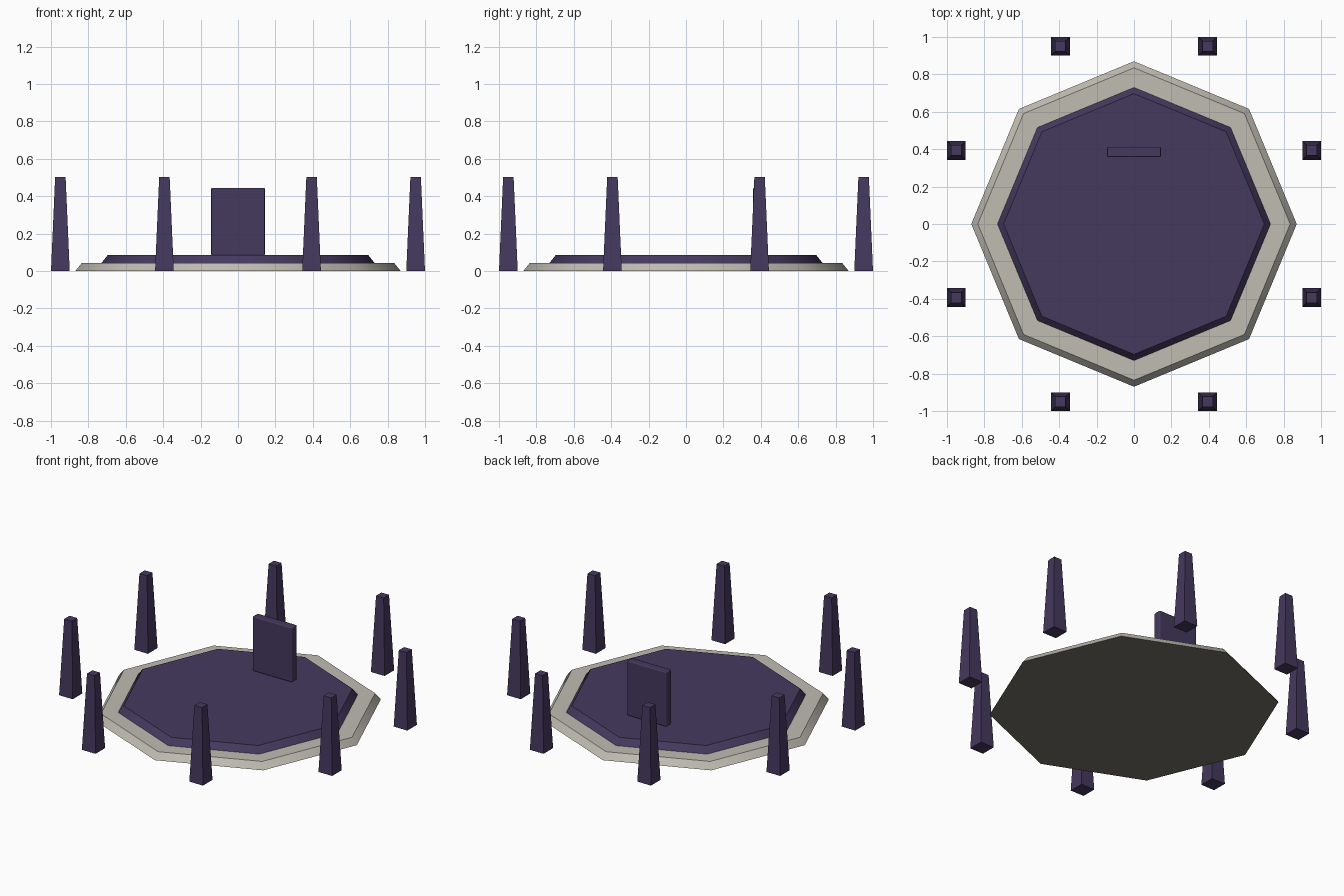
import bpy, math

if "Cube" in bpy.data.objects:
    bpy.data.objects.remove(bpy.data.objects["Cube"])


def material(name, rgb):
    m = bpy.data.materials.new(name)
    m.diffuse_color = (*rgb, 1)
    m.use_nodes = True
    m.node_tree.nodes["Principled BSDF"].inputs["Base Color"].default_value = m.diffuse_color
    return m


stone = material("pale stone", (0.53, 0.505, 0.45))
dark_stone = material("dark stone", (0.18, 0.17, 0.14))
purple = material("dark purple", (0.059, 0.041, 0.113))


def frustum(name, sides, r1, r2, z1, z2, mat, x=0, y=0, turn=0, smooth=False):
    """Tapered prism whose corners start on the +x axis, rotated by turn."""
    n = sides
    ring = [(turn + 2 * math.pi * i / n) for i in range(n)]
    verts = [(r * math.cos(a), r * math.sin(a), z)
             for r, z in ((r1, z1), (r2, z2)) for a in ring]
    faces = [(i, (i + 1) % n, n + (i + 1) % n, n + i) for i in range(n)]
    faces += [tuple(reversed(range(n))), tuple(range(n, 2 * n))]
    mesh = bpy.data.meshes.new(name)
    mesh.from_pydata(verts, [], faces)
    mesh.materials.append(mat)
    ob = bpy.data.objects.new(name, mesh)
    ob.location = (x, y, 0)
    bpy.context.collection.objects.link(ob)
    if smooth:  # blend the sloped sides, keep top and bottom flat
        mesh.shade_smooth()
        mesh.set_sharp_from_angle(angle=math.radians(46))
    return ob


# Two stepped octagonal platforms, the lower one with a dark underside
lower = frustum("lower_platform", 8, 0.87, 0.835, 0, 0.043, stone, smooth=True)
lower.data.materials.append(dark_stone)
for face in lower.data.polygons:
    if face.normal.z < -0.9:
        face.material_index = 1
frustum("upper_platform", 8, 0.73, 0.697, 0.043, 0.085, purple, smooth=True)

# Ring of eight tapered square pillars, all axis-aligned
for i in range(8):
    a = math.radians(22.5 + 45 * i)
    frustum(f"pillar_{i + 1}", 4, 0.05 * math.sqrt(2), 0.028 * math.sqrt(2),
            0, 0.502, purple, 1.028 * math.cos(a), 1.028 * math.sin(a),
            math.pi / 4)

# Upright slab near the back, with slightly softened edges
bpy.ops.mesh.primitive_cube_add(size=1, location=(0, 0.385, 0.264))
slab = bpy.context.object
slab.name = "upright_slab"
slab.scale = (0.288, 0.054, 0.362)
bpy.ops.object.transform_apply(location=False, rotation=False, scale=True)
slab.data.materials.append(purple)
slab.data.shade_smooth()
bevel = slab.modifiers.new("soft_edges", 'BEVEL')
bevel.width = 0.007
bevel.segments = 2
bevel.harden_normals = True
